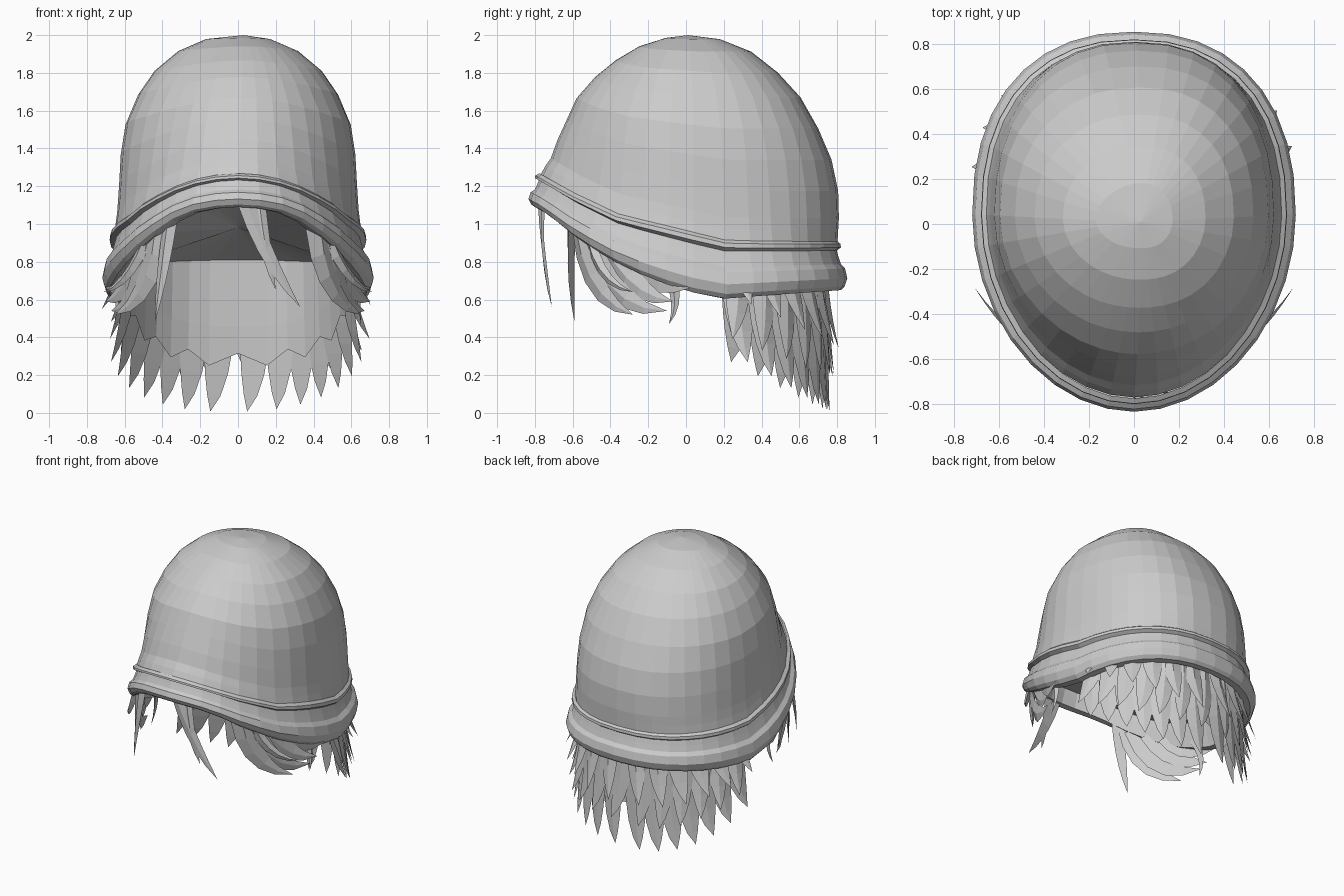
import bpy, bmesh, math, random
from mathutils import Vector

if "Cube" in bpy.data.objects:
    bpy.data.objects.remove(bpy.data.objects["Cube"])

random.seed(4)
N = 36


def interp(table, v):
    for (a, p), (b, q) in zip(table, table[1:]):
        if v <= b:
            return p + (q - p) * max(0, v - a) / (b - a)
    return table[-1][1]


def make_object(name, bm):
    bmesh.ops.recalc_face_normals(bm, faces=bm.faces)
    me = bpy.data.meshes.new(name)
    bm.to_mesh(me)
    bm.free()
    ob = bpy.data.objects.new(name, me)
    bpy.context.collection.objects.link(ob)
    return ob


def loft(name, rings, closed=True, cap=None):
    bm = bmesh.new()
    vs = [[bm.verts.new(p) for p in r] for r in rings]
    n = len(vs[0])
    for a, b in zip(vs, vs[1:]):
        for i in range(n if closed else n - 1):
            j = (i + 1) % n
            bm.faces.new((a[i], a[j], b[j], b[i]))
    if cap:
        c = bm.verts.new(cap)
        for i in range(n):
            bm.faces.new((vs[-1][i], vs[-1][(i + 1) % n], c))
    return make_object(name, bm)


# Egg-shaped head outline: pointed at the front, broad at the back
def outline(i, off=0.0):
    t = 2 * math.pi * i / N
    s, c = math.sin(t), -math.cos(t)
    e = 2 / (1.95 if c < 0 else 2.3)
    ry = (0.81 if c < 0 else 0.75) + off
    return Vector((math.copysign(abs(s) ** e, s) * (0.645 + off * 1.15),
                   0.04 + math.copysign(abs(c) ** e, c) * ry, 0))


UPPER = [(-.77, 1.26), (-.6, 1.16), (-.35, 1.04), (-.1, .98), (.2, .905), (.4, .9), (.79, .9)]
LOWER = [(-.77, 1.09), (-.7, 1.05), (-.56, .93), (-.4, .82), (-.2, .72), (0, .645),
         (.2, .605), (.45, .625), (.79, .65)]


def band_point(i, f, off):
    base, p = outline(i), outline(i, off)
    u, l = interp(UPPER, base.y), interp(LOWER, base.y)
    p.z = u + (l - u) * f
    return p


# Crown of the cap, slightly fuller on the left
LEVELS = [(0, 1, 1.02, 1.015), (.06, .97, 1.0, 1.02), (.12, .93, .985, 1.025), (.25, .885, .965, 1.02),
          (.4, .82, .945, .975), (.55, .755, .90, .885), (.7, .63, .79, .765),
          (.82, .49, .65, .61), (.92, .33, .45, .43), (.98, .15, .22, .22)]
apex = Vector((.03, .01, 2.0))
rings = []
for h, fr, sd, bk in LEVELS:
    ring = []
    for i in range(N):
        b = band_point(i, 0, 0)
        t = 2 * math.pi * i / N
        c = -math.cos(t)
        k = sd + ((fr if c < 0 else bk) - sd) * c * c
        lean = .09 * h * max(0, -math.sin(t)) ** 2
        ring.append((apex.x * h + b.x * (k + lean), apex.y + (b.y - apex.y) * k,
                     b.z + (2 - b.z) * h))
    rings.append(ring)
loft("cap_crown", rings, cap=apex)

# Folded band with groove, rolled edge and inner lining
SECTION = [(-.05, .005), (.02, .028), (.1, .03), (.16, .008), (.3, .018), (.45, .03), (.54, .052),
           (.75, .064), (.92, .05), (1, .03), (1, -.015), (.6, -.04), (.4, -.05)]
loft("cap_band", [[band_point(i, f, o) for i in range(N)] for f, o in SECTION])
loft("cap_lining", [[band_point(i, .4, -.05) for i in range(N)]], cap=(0, .05, .98))


# One tapered, ridged lock of hair along a quadratic curve
def add_lock(bm, root, mid, tip, width, thick=.03, n=5):
    root, mid, tip = Vector(root), Vector(mid), Vector(tip)
    prev = None
    for k in range(n):
        t = k / n
        p = root * (1 - t) ** 2 + mid * 2 * t * (1 - t) + tip * t * t
        tan = ((mid - root) * (1 - t) + (tip - mid) * t).normalized()
        out = Vector((p.x, p.y - .05, 0)).normalized()
        side = tan.cross(out).normalized() * width * .5 * (1 - t ** 2.4)
        cur = [bm.verts.new(q) for q in (p - side, p + out * thick * (1 - t), p + side)]
        if prev:
            for a in range(3):
                b = (a + 1) % 3
                bm.faces.new((prev[a], prev[b], cur[b], cur[a]))
        prev = cur
    end = bm.verts.new(tip)
    for a in range(3):
        bm.faces.new((prev[a], prev[(a + 1) % 3], end))


def nape(a, r, z, spread=0.0):
    e = 2 / 2.5
    s, c = math.sin(a), math.cos(a)
    return (math.copysign(abs(s) ** e, s) * (.565 + r + spread * abs(s)),
            .04 + math.copysign(abs(c) ** e, c) * (.66 + r), z)


def hem(a):
    return .005 + .3 * (abs(a) / math.radians(80)) ** 2


# Low-poly hair sheet behind the neck
arc = [math.radians(-76 + 152 * i / 14) for i in range(15)]
loft("nape_hair_sheet", [[nape(a, r, .85 if d is None else hem(a) + d + (.07 if i % 2 else 0) * k)
                          for i, a in enumerate(arc)]
                         for r, d, k in ((0, None, 0), (.01, .45, 0), (.02, .24, 1))], closed=False)

# Overlapping rows of locks around the back
ROWS = [(14, 0.0, .03, .03, .175), (13, .17, .035, .05, .15), (12, .33, .04, .07, .14)]
for row, (count, lift, r, flare, width) in enumerate(ROWS):
    bm = bmesh.new()
    for i in range(count):
        a = math.radians(-75 + 150 * i / (count - 1))
        jit = random.uniform(0, .03) if row else 0
        z = hem(a) * (1 if row == 0 else .8) + lift + jit
        drift = .06 * (1 if row % 2 else -1)
        top = max(.74, z + .3)
        add_lock(bm, nape(a, r - .02, top), nape(a, r + .015, z + .18),
                 nape(a + drift, r + flare, z, .06), width)
    make_object(f"nape_locks_row_{row + 1}", bm)

# Swept locks at the temples, mirrored; the left side has one more front lock
TEMPLE = [((.36, -.60, 1.0), (.40, -.62, .75), (.44, -.59, .48), .08),
          ((.42, -.56, .98), (.46, -.52, .60), (.65, -.28, .52), .15),
          ((.45, -.52, .95), (.54, -.42, .54), (.67, -.10, .54), .16),
          ((.50, -.42, .90), (.58, -.30, .62), (.70, -.07, .59), .16),
          ((.55, -.30, .85), (.62, -.20, .66), (.70, .02, .66), .16),
          ((.60, -.10, .75), (.64, -.02, .60), (.65, -.09, .47), .06),
          ((.48, -.50, .92), (.58, -.46, .68), (.71, -.28, .64), .07)]
for name, s, locks in (("right", 1, TEMPLE[1:]), ("left", -1, TEMPLE)):
    bm = bmesh.new()
    for r, m, t, w in locks:
        add_lock(bm, *[(s * p[0], p[1], p[2]) for p in (r, m, t)], w)
    make_object(f"{name}_temple_locks", bm)

# Loose strands on the forehead
bm = bmesh.new()
add_lock(bm, (.04, -.77, 1.12), (.15, -.76, .80), (.33, -.71, .56), .09, .015)
add_lock(bm, (.11, -.75, 1.12), (.14, -.77, .85), (.20, -.73, .65), .07, .015)
make_object("forehead_strands", bm)
